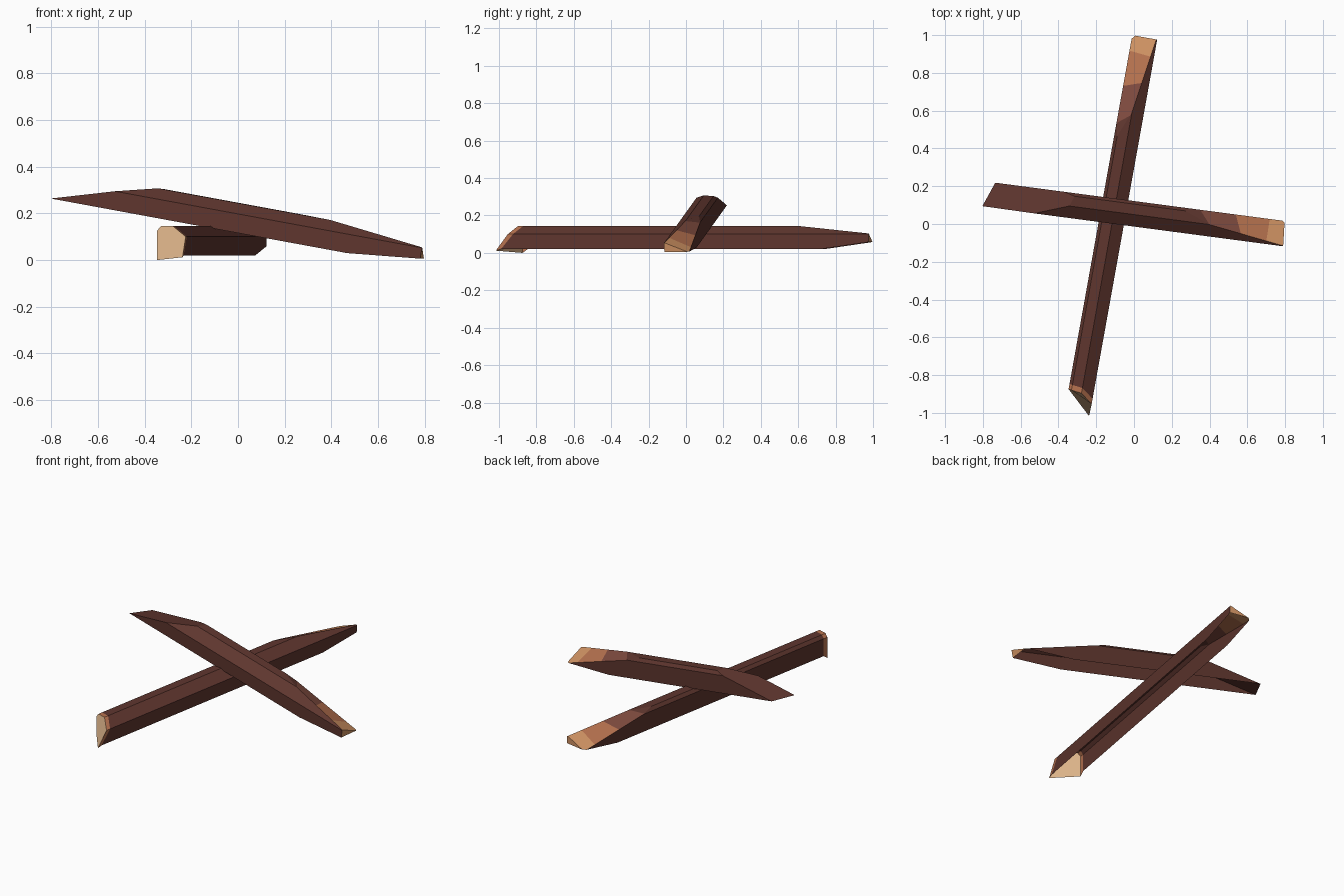
import bpy, bmesh, math
from mathutils import Vector, Matrix

if "Cube" in bpy.data.objects:
    bpy.data.objects.remove(bpy.data.objects["Cube"])


def material(name, rgb):
    m = bpy.data.materials.new(name)
    m.diffuse_color = (*rgb, 1)
    m.use_nodes = True
    m.node_tree.nodes["Principled BSDF"].inputs["Base Color"].default_value = m.diffuse_color
    return m


MATS = [material("dark_bark", (.115, .037, .028)),
        material("worn_brown", (.215, .071, .050)),
        material("orange_wood", (.480, .172, .080)),
        material("tan_wood", (.650, .300, .130)),
        material("pale_cut_wood", (.760, .480, .265))]
DARK, WORN, ORANGE, TAN, PALE, OPEN = range(6)

# Cross-section (across, up): a square with a wide chamfer on one side
PROFILE = [(-.066, -.0625), (-.066, .044), (-.050, .0625), (.005, .0625),
           (.068, .018), (.066, -.0625)]


def loft(bm, sections):
    """Skin the rings, return the rows of side faces and two caps."""
    rings = [[bm.verts.new(p) for p in s] for s in sections]
    rows = []
    for a, b in zip(rings, rings[1:]):
        n = len(a)
        rows.append([bm.faces.new((a[i], a[(i + 1) % n], b[(i + 1) % n], b[i]))
                     for i in range(n)])
        rows[-1][-1].material_index = OPEN      # the hollow underside
    return rows, bm.faces.new(rings[0][::-1]), bm.faces.new(rings[-1])


def shave(bm, co, no, mat):
    """Slice off everything on the normal's side and close the cut."""
    geom = bm.verts[:] + bm.edges[:] + bm.faces[:]
    res = bmesh.ops.bisect_plane(bm, geom=geom, dist=1e-5, plane_co=co,
                                 plane_no=no, clear_outer=True)
    edges = [e for e in res["geom_cut"] if isinstance(e, bmesh.types.BMEdge)]
    face = bmesh.ops.contextual_create(bm, geom=edges)["faces"]
    for f in face:
        f.material_index = mat


def paint_bands(bm, end):
    """Split shaved faces into worn bands that get lighter towards the tip."""
    bands = ((.42, -.8), (.25, -.35), (.09, .1))
    for back, tilt in bands:
        faces = [f for f in bm.faces if f.material_index == WORN]
        geom = set(faces)
        for f in faces:
            geom.update(f.verts)
            geom.update(f.edges)
        bmesh.ops.bisect_plane(bm, geom=list(geom), dist=1e-5,
                               plane_co=(0, end - back, 0), plane_no=(tilt, 1, 0))
    for f in bm.faces:
        if f.material_index == WORN:
            c = f.calc_center_median()
            level = sum(c.y + tilt * c.x > end - back for back, tilt in bands)
            f.material_index = (DARK, WORN, ORANGE, TAN)[level]


def finish(bm, name, matrix):
    bmesh.ops.recalc_face_normals(bm, faces=bm.faces[:])
    # The sticks lie on the ground and have no underside
    bmesh.ops.delete(bm, geom=[f for f in bm.faces if f.material_index == OPEN],
                     context='FACES')
    me = bpy.data.meshes.new(name)
    bm.to_mesh(me)
    bm.free()
    for m in MATS:
        me.materials.append(m)
    ob = bpy.data.objects.new(name, me)
    ob.matrix_world = matrix
    bpy.context.collection.objects.link(ob)


def frame(origin, along):
    """Local y runs along the stick, local z points up."""
    y = Vector(along).normalized()
    x = y.cross(Vector((0, 0, 1))).normalized()
    z = x.cross(y)
    m = Matrix((x, y, z)).transposed().to_4x4()
    m.translation = origin
    return m


def straight(t):
    return [(u, t, w) for u, w in PROFILE]


def broken_end(step):
    """Slanted, split end of the lower stick that hangs slightly lower."""
    pts = []
    for u, w in PROFILE:
        low = w < -.06
        side = (u + .066) / .132
        height = (w + .0825) / .145
        t = -.900 - .120 * side * (1 - height) - .018 * side + .028 * step
        pts.append((u, t, -.0825 + .012 * side if low and not step else w))
    return pts


# Lower stick, broken at the front and whittled at the back
END = 1.004
bm = bmesh.new()
rows, front, back = loft(bm, [broken_end(0), broken_end(1), straight(END)])
for f in rows[0][:-1]:
    f.material_index = ORANGE
front.material_index = PALE
back.material_index = TAN
shave(bm, (.066, END, .0225), (-.4, .16, 1), WORN)
shave(bm, (0, .74, -.0625), (0, .145, -1), OPEN)
paint_bands(bm, END)
finish(bm, "lower_stick", frame((-.122, 0, .0825), (.177, .984, 0)))

# Upper stick, leaning across: bare wedge on the left, whittled on the right
END = .815
bm = bmesh.new()
rows, front, back = loft(bm, [straight(-.95), straight(END)])
back.material_index = TAN
shave(bm, (0, -.36, .0625), (-.12, -.30, 1), DARK)
shave(bm, (.066, END, .020), (-.4, .16, 1), WORN)
shave(bm, (0, .50, -.0625), (0, .106, -1), OPEN)
paint_bands(bm, END)
finish(bm, "upper_stick", frame((0, .055, .181), (.991, -.131, -.1825)))
